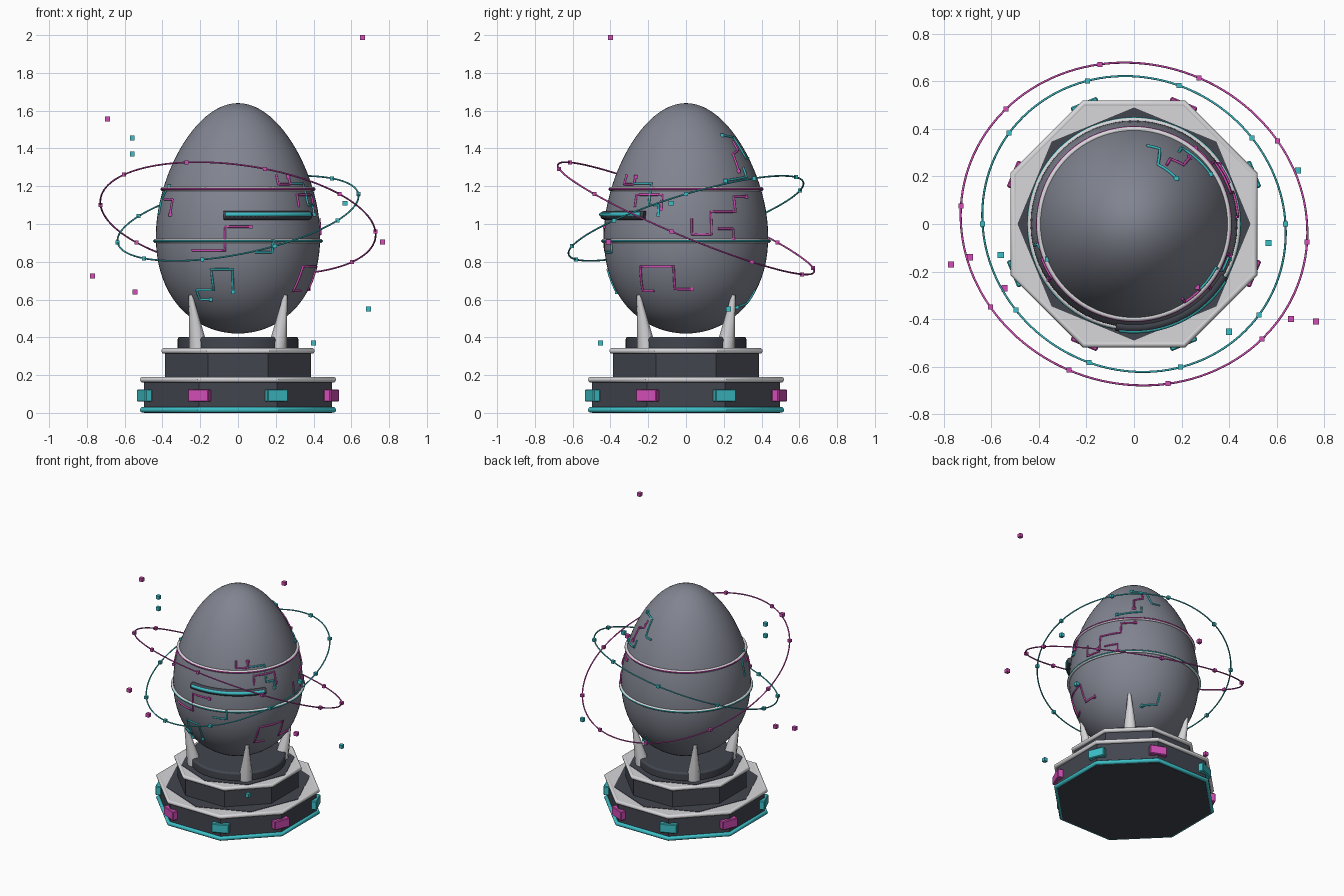
import bpy, bmesh, math
from math import sin, cos, radians, pi, sqrt
from mathutils import Vector

if "Cube" in bpy.data.objects:
    bpy.data.objects.remove(bpy.data.objects["Cube"])


def material(name, rgb):
    m = bpy.data.materials.new(name)
    m.use_nodes = True
    m.diffuse_color = (*rgb, 1)
    m.node_tree.nodes["Principled BSDF"].inputs["Base Color"].default_value = (*rgb, 1)
    return m


SHELL = material("shell grey", (0.22, 0.23, 0.28))
DARK = material("dark slate", (0.055, 0.06, 0.078))
TRIM = material("pale trim", (0.68, 0.68, 0.7))
CYAN = material("cyan glow", (0.045, 0.52, 0.57))
PINK = material("pink glow", (0.65, 0.075, 0.47))
EIGHTH = pi / 8


def finish(name, mat, smooth=None):
    ob = bpy.context.object
    ob.name = name
    ob.data.materials.append(mat)
    if smooth:
        bpy.ops.object.shade_smooth_by_angle(angle=radians(smooth))
    return ob


def bevel(ob, width, segments=1):
    mod = ob.modifiers.new("bevel", "BEVEL")
    mod.width, mod.segments = width, segments


def prism(name, mat, radius, z0, z1, sides=8, turn=EIGHTH, smooth=None):
    bpy.ops.mesh.primitive_cylinder_add(vertices=sides, radius=radius, depth=z1 - z0,
                                        location=(0, 0, (z0 + z1) / 2), rotation=(0, 0, turn))
    return finish(name, mat, smooth)


def ring(name, mat, radius, tube, z, sides=96, turn=0.0, normal=None):
    rot = (0, 0, turn)
    if normal:
        rot = Vector(normal).to_track_quat('Z', 'Y').to_euler()
    bpy.ops.mesh.primitive_torus_add(major_segments=sides, minor_segments=10, major_radius=radius,
                                     minor_radius=tube, location=(0, 0, z), rotation=rot)
    return finish(name, mat, 40)


def tube(name, mat, paths, radius):
    cu = bpy.data.curves.new(name, "CURVE")
    cu.dimensions = "3D"
    cu.bevel_depth, cu.bevel_resolution, cu.use_fill_caps = radius, 2, True
    for pts in paths:
        sp = cu.splines.new("POLY")
        sp.points.add(len(pts) - 1)
        for p, co in zip(sp.points, pts):
            p.co = (*co, 1)
    ob = bpy.data.objects.new(name, cu)
    bpy.context.collection.objects.link(ob)
    cu.materials.append(mat)
    return ob


def cubes(name, mat, centres, size):
    bm = bmesh.new()
    for c in centres:
        made = bmesh.ops.create_cube(bm, size=size)["verts"]
        bmesh.ops.translate(bm, verts=made, vec=c)
    me = bpy.data.meshes.new(name)
    bm.to_mesh(me)
    bm.free()
    me.materials.append(mat)
    bpy.context.collection.objects.link(bpy.data.objects.new(name, me))


# Stepped octagonal pedestal with pale rims
def tier(name, radius, z0, z1, inset):
    prism(name, DARK, radius, z0, z1)
    prism(name + "_trim_plate", TRIM, radius + 0.01, z1 - 0.012, z1 + 0.008)
    prism(name + "_top_inlay", DARK, inset, z1, z1 + 0.011, turn=0)
    ring(name + "_rim", TRIM, radius + 0.007, 0.015, z1 - 0.004, 8, EIGHTH)


tier("lower_tier", 0.54, 0.0, 0.18, 0.49)
tier("upper_tier", 0.417, 0.18, 0.332, 0.385)
ring("bottom_glow_rim", CYAN, 0.547, 0.015, 0.016, 8, EIGHTH)
bevel(prism("collar", DARK, 0.32, 0.335, 0.402, 48, 0, 30), 0.012, 2)

# Glowing panels on the pedestal corners
for i in range(8):
    a = EIGHTH + i * pi / 4
    bpy.ops.mesh.primitive_cube_add(size=1, location=(0.535 * cos(a), 0.535 * sin(a), 0.092),
                                    rotation=(0, 0, a))
    bpy.context.object.scale = (0.04, 0.12, 0.066)
    bpy.ops.object.transform_apply(location=False, rotation=False, scale=True)
    bevel(finish(f"corner_panel_{i + 1}", PINK if i % 2 else CYAN), 0.005)

# Four claws gripping the egg
for i in range(4):
    a = pi / 4 + i * pi / 2
    out = Vector((cos(a), sin(a), 0))
    foot, tip = out * 0.295 + Vector((0, 0, 0.34)), out * 0.355 + Vector((0, 0, 0.625))
    axis = tip - foot
    bpy.ops.mesh.primitive_cone_add(vertices=8, radius1=0.05, radius2=0.011, depth=axis.length,
                                    location=(foot + tip) / 2,
                                    rotation=axis.to_track_quat('Z', 'Y').to_euler())
    finish(f"claw_{i + 1}", TRIM, 50)


# Egg shell: a stretched sphere that narrows upward
MID, HALF = 1.03, 0.61


def egg_radius(z):
    t = (z - MID) / HALF
    return 0.429 * sqrt(max(0, 1 - t * t)) * (1 - 0.173 * t)


bpy.ops.mesh.primitive_uv_sphere_add(segments=64, ring_count=40, radius=1)
egg = finish("egg_shell", SHELL)
for v in egg.data.vertices:
    taper = 0.429 * (1 - 0.173 * v.co.z)
    v.co = (v.co.x * taper, v.co.y * taper, MID + HALF * v.co.z)
bpy.ops.object.shade_smooth()

# Bands round the egg, each with a thin glowing line
for name, z, mat in (("lower_band", 0.91, CYAN), ("upper_band", 1.185, PINK)):
    r = egg_radius(z)
    ring(name, TRIM, r + 0.002, 0.011, z)
    ring(name + "_glow_line", mat, r + 0.01, 0.005, z)


# Curved visor slot on the front
def arc(radius, a0, a1, z, steps=24):
    angles = [radians(a0 + (a1 - a0) * k / steps) for k in range(steps + 1)]
    return [(radius * cos(a), radius * sin(a), z) for a in angles]


tube("visor_housing", DARK, [arc(0.432, -100, -30, 1.046)], 0.024)
tube("visor_glow", CYAN, [arc(0.449, -98, -32, 1.05)], 0.011)


# Circuit lines following the egg surface, as (angle, height) corners
def on_egg(a, z):
    r = egg_radius(z) + 0.002
    return (r * cos(radians(a)), r * sin(radians(a)), z)


def wrap(corners):
    pts = [on_egg(*corners[0])]
    for (a0, z0), (a1, z1) in zip(corners, corners[1:]):
        pts += [on_egg(a0 + (a1 - a0) * k / 6, z0 + (z1 - z0) * k / 6) for k in range(1, 7)]
    return pts


cyan_lines = [
    [(-126, .65), (-110, .65), (-110, .76), (-94, .76), (-94, .64)],
    [(-126, .65), (-126, .6), (-115, .6)],
    [(-78, .85), (-65, .85), (-65, .91)],
    [(-168, 1.05), (-168, 1.13), (-158, 1.2)],
    [(-45, 1.215), (-28, 1.215), (-28, 1.1), (-20, 1.1), (-20, 1.05)],
    [(81, 1.35), (71, 1.35), (68, 1.46), (47, 1.47)],
    [(58, 1.3), (58, 1.25), (33, 1.23)],
    [(78, .65), (78, .58), (60, .56)],
]
pink_lines = [
    [(-124, .86), (-99, .86), (-99, .985), (-81, .985)],
    [(-160, 1.13), (-147, 1.13), (-147, 1.05)],
    [(-57, 1.26), (-57, 1.21), (-45, 1.21), (-45, 1.25)],
    [(-40, 1.09), (-40, 1.155), (-18, 1.155), (-18, 1.08)],
    [(-27, .645), (-38, .645), (-35, .775), (-9, .775), (-9, .655), (5, .655)],
    [(4, 1.03), (4, .945), (18, .945), (18, 1.065), (38, 1.065), (38, 1.145), (51, 1.145)],
    [(23, .975), (35, .975), (35, .92)],
    [(61, 1.44), (61, 1.39), (50, 1.37), (50, 1.28)],
]
for name, mat, lines in (("cyan_circuit", CYAN, cyan_lines), ("pink_circuit", PINK, pink_lines)):
    tube(name, mat, [wrap(line) for line in lines], 0.006)
    cubes(name + "_nodes", mat, [on_egg(*line[-1]) for line in lines], 0.019)


# Tilted orbit rings with beads
def orbit(name, mat, radius, normal, start):
    ring(name, mat, radius, 0.0045, MID, 128, normal=normal)
    n = Vector(normal)
    beads = []
    for k in range(10):
        a = radians(start + 36 * k)
        d = Vector((cos(a), sin(a), 0))
        d.z = -(n.x * d.x + n.y * d.y) / n.z
        beads.append(d.normalized() * radius + Vector((0, 0, MID)))
    cubes(name + "_beads", mat, beads, 0.021)


orbit("cyan_orbit", CYAN, 0.65, (-0.19, -0.29, 0.94), 0)
orbit("pink_orbit", PINK, 0.735, (0.128, 0.384, 0.915), -6)

# Loose floating cubes
cubes("pink_floating_cubes", PINK, [(.66, -.4, 1.987), (-.69, -.14, 1.555), (.765, -.41, .905),
                                    (-.77, -.17, .725), (-.545, -.27, .64)], 0.026)
cubes("cyan_floating_cubes", CYAN, [(-.56, -.13, 1.455), (-.56, -.13, 1.37), (.69, .225, .55),
                                    (.4, -.453, .37), (.566, -.08, 1.11)], 0.026)
